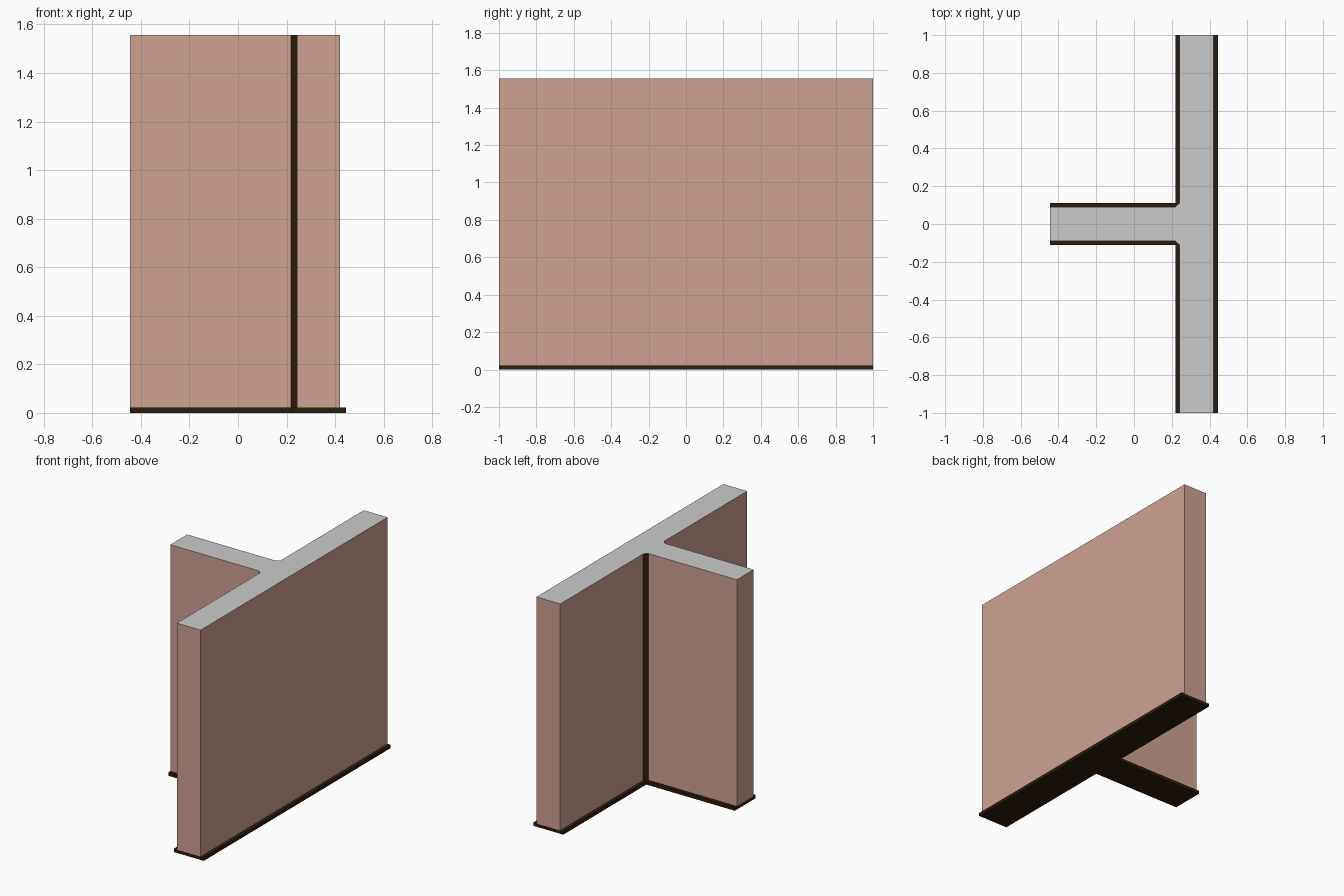
import bpy, bmesh

if "Cube" in bpy.data.objects:
    bpy.data.objects.remove(bpy.data.objects["Cube"])

END_X = -0.444          # free end of the stem wall
HEIGHT = 1.556
BASE_H = 0.022


def material(name, rgb):
    m = bpy.data.materials.new(name)
    m.diffuse_color = (*rgb, 1.0)
    m.use_nodes = True
    m.node_tree.nodes["Principled BSDF"].inputs["Base Color"].default_value = m.diffuse_color
    return m


pink = material("pink_plaster", (0.62, 0.365, 0.295))
grey = material("grey_cut_top", (0.60, 0.60, 0.60))
brown = material("dark_brown_wood", (0.028, 0.012, 0.004))


def tee(name, half_outline, z0, z1, mats, rule):
    """Extrude a T outline, given as its +y half and mirrored to -y."""
    outline = half_outline + [(x, -y) for x, y in reversed(half_outline)]
    bm = bmesh.new()
    face = bm.faces.new([bm.verts.new((x, y, z0)) for x, y in outline])
    ext = bmesh.ops.extrude_face_region(bm, geom=[face])
    top = [v for v in ext["geom"] if isinstance(v, bmesh.types.BMVert)]
    bmesh.ops.translate(bm, verts=top, vec=(0, 0, z1 - z0))
    bmesh.ops.recalc_face_normals(bm, faces=bm.faces)
    bm.normal_update()
    for f in bm.faces:
        f.material_index = rule(f.normal)
    mesh = bpy.data.meshes.new(name)
    bm.to_mesh(mesh)
    bm.free()
    for m in mats:
        mesh.materials.append(m)
    obj = bpy.data.objects.new(name, mesh)
    bpy.context.collection.objects.link(obj)
    return obj


def wall_colour(n):
    if n.z > 0.5:
        return 1                                   # cut top
    return 2 if abs(n.x * n.y) > 0.1 else 0        # diagonal corner trim


# T-shaped wall with chamfered inner corners
tee("wall", [(0.42, 1), (0.242, 1), (0.242, 0.112), (0.219, 0.09), (END_X, 0.09)],
    BASE_H, HEIGHT, [pink, grey, brown], wall_colour)

# Skirting slab, slightly wider than the wall
tee("skirting", [(0.444, 1), (0.219, 1), (0.219, 0.112), (END_X, 0.112)],
    0.0, BASE_H, [brown], lambda n: 0)
